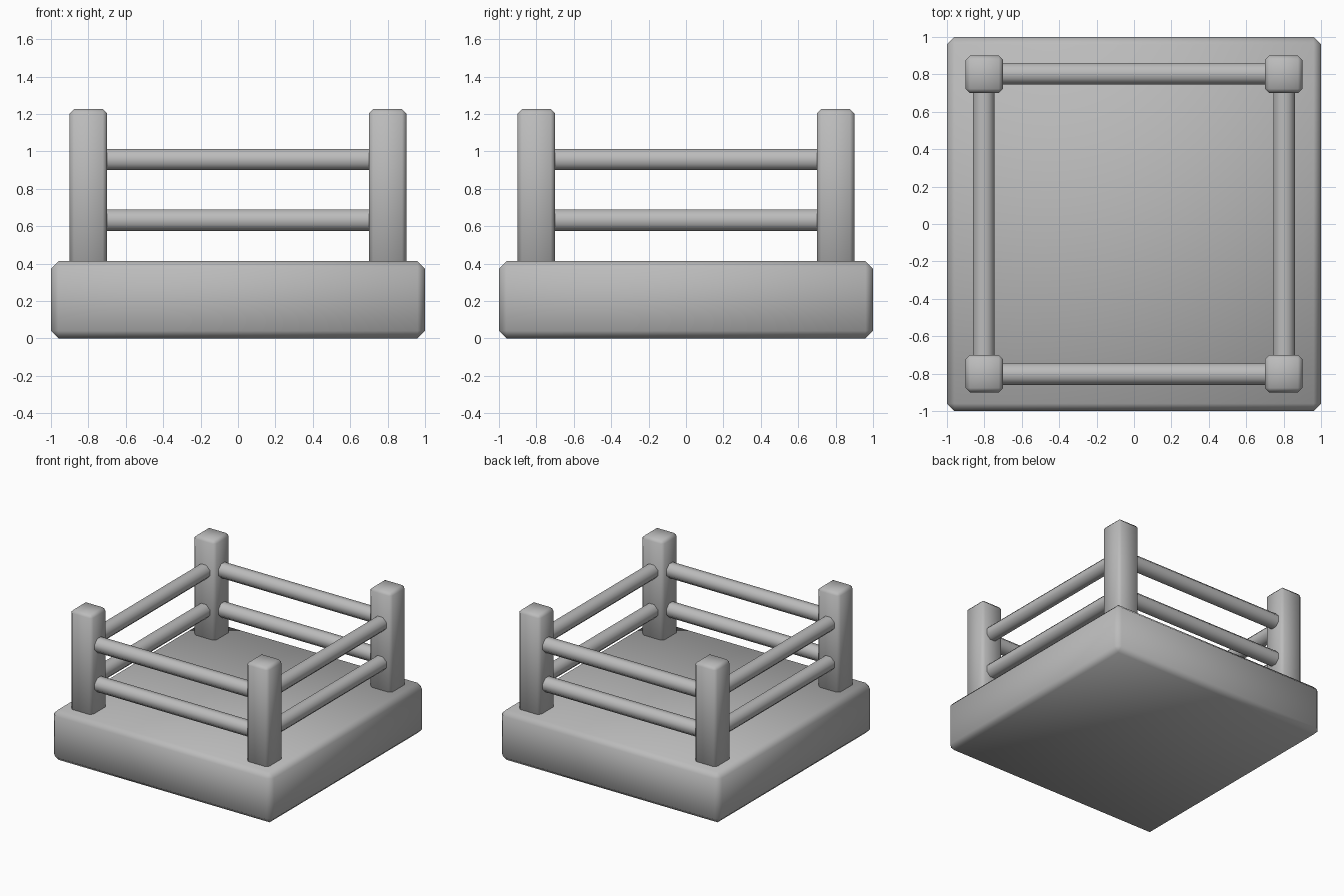
import bpy, bmesh
from math import radians

cube = bpy.data.objects.get("Cube")
if cube:
    bpy.data.objects.remove(cube, do_unlink=True)

grey = bpy.data.materials.new("plain grey")
grey.use_nodes = True
colour = (0.5, 0.5, 0.5, 1)
grey.diffuse_color = colour
grey.node_tree.nodes["Principled BSDF"].inputs["Base Color"].default_value = colour


def chamfered_box(name, centre, size, chamfer):
    """Box with single-step chamfers and fully smooth shading."""
    mesh = bpy.data.meshes.new(name)
    bm = bmesh.new()
    bmesh.ops.create_cube(bm, size=1)
    bmesh.ops.scale(bm, vec=size, verts=bm.verts)
    bmesh.ops.bevel(bm, geom=bm.edges[:], offset=chamfer, segments=1,
                    affect='EDGES', clamp_overlap=True)
    for face in bm.faces:
        face.smooth = True
    bm.to_mesh(mesh)
    bm.free()
    mesh.materials.append(grey)
    obj = bpy.data.objects.new(name, mesh)
    obj.location = centre
    bpy.context.collection.objects.link(obj)
    return obj


def rail(name, centre, along_x):
    """Eight-sided smooth bar lying flat, its ends inside the posts."""
    turn = (0, radians(90), 0) if along_x else (radians(90), 0, 0)
    bpy.ops.mesh.primitive_cylinder_add(vertices=8, radius=RAIL_R / 0.924, depth=1.5,
                                        location=centre, rotation=turn)
    obj = bpy.context.object
    obj.name = name
    # turn a flat side upwards
    for v in obj.data.vertices:
        x, y = v.co.x, v.co.y
        v.co.x, v.co.y = 0.924 * x - 0.383 * y, 0.383 * x + 0.924 * y
    obj.data.materials.append(grey)
    bpy.ops.object.shade_smooth_by_angle(angle=radians(60))


INSET, RAIL_R = 0.803, 0.057
BASE_TOP, POST_TOP = 0.413, 1.226

# Platform
chamfered_box("platform", (0, 0, BASE_TOP / 2), (2, 2, BASE_TOP), 0.04)

# Corner posts, sunk a little into the platform
foot = BASE_TOP - 0.05
for sx, side in ((-1, "right"), (1, "left")):
    for sy, end in ((-1, "front"), (1, "back")):
        chamfered_box(f"{end}_{side}_post", (sx * 0.8, sy * 0.8, (foot + POST_TOP) / 2),
                      (0.2, 0.2, POST_TOP - foot), 0.023)

# Two rails on each side
for z, level in ((0.632, "lower"), (0.956, "upper")):
    for s, end, side in ((-1, "front", "right"), (1, "back", "left")):
        rail(f"{end}_{level}_rail", (0, s * INSET, z), True)
        rail(f"{side}_{level}_rail", (s * INSET, 0, z), False)
